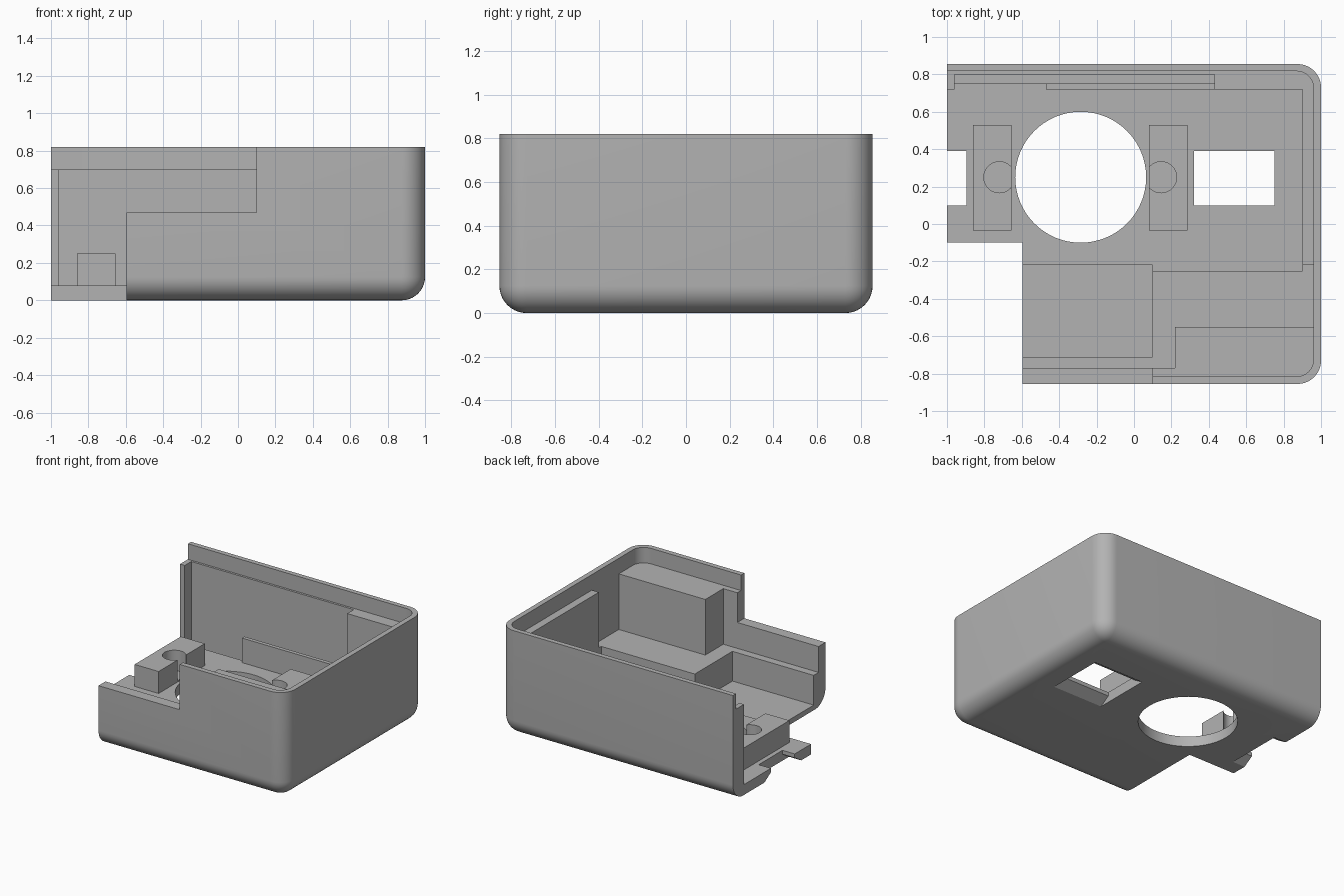
import bpy, bmesh, math
from mathutils import Matrix, Vector

cube = bpy.data.objects.get("Cube")
if cube:
    bpy.data.objects.remove(cube, do_unlink=True)

GREY = (0.45, 0.45, 0.45, 1)
mat = bpy.data.materials.new("plain grey plastic")
mat.use_nodes = True
mat.diffuse_color = GREY
mat.node_tree.nodes["Principled BSDF"].inputs["Base Color"].default_value = GREY


def make_object(name, bm):
    bmesh.ops.recalc_face_normals(bm, faces=bm.faces)
    mesh = bpy.data.meshes.new(name)
    bm.to_mesh(mesh)
    bm.free()
    mesh.materials.append(mat)
    ob = bpy.data.objects.new(name, mesh)
    bpy.context.collection.objects.link(ob)
    return ob


def box(name, x, y, z, radius=0, rounded=None):
    """Box between the (min, max) pairs, rounding edges picked by a rule."""
    bm = bmesh.new()
    bmesh.ops.create_cube(bm, size=1)
    for v in bm.verts:
        v.co = [a[0] + (c + 0.5) * (a[1] - a[0]) for a, c in zip((x, y, z), v.co)]
    if rounded:
        edges = [e for e in bm.edges if rounded(*e.verts)]
        bmesh.ops.bevel(bm, geom=edges, offset=radius, segments=10,
                        profile=0.5, affect='EDGES')
    return make_object(name, bm)


def cylinder(name, x, y, z, radius):
    bm = bmesh.new()
    centre = Matrix.Translation((x, y, (z[0] + z[1]) / 2))
    bmesh.ops.create_cone(bm, cap_ends=True, segments=64, radius1=radius,
                          radius2=radius, depth=z[1] - z[0], matrix=centre)
    return make_object(name, bm)


def prism_x(name, x, profile):
    """Extrude a (y, z) profile along x."""
    bm = bmesh.new()
    face = bm.faces.new([bm.verts.new((x[0], y, z)) for y, z in profile])
    grown = bmesh.ops.extrude_face_region(bm, geom=[face])["geom"]
    bmesh.ops.translate(bm, vec=(x[1] - x[0], 0, 0),
                        verts=[g for g in grown if isinstance(g, bmesh.types.BMVert)])
    return make_object(name, bm)


def cut(target, cutter):
    mod = target.modifiers.new("cut", 'BOOLEAN')
    mod.operation = 'DIFFERENCE'
    mod.solver = 'EXACT'
    mod.object = cutter
    bpy.context.view_layer.objects.active = target
    bpy.ops.object.modifier_apply(modifier=mod.name)
    bpy.data.objects.remove(cutter, do_unlink=True)


def end_upright(a, b):
    return min(a.co.x, b.co.x) > 0.9 and abs(a.co.z - b.co.z) > 0.1


def upright_or_bottom(a, b):
    bottom = max(a.co.z, b.co.z) < 0.01 and max(a.co.x, b.co.x) > 0
    return bottom or end_upright(a, b)


# Outer shell: rounded underneath and at the closed end, sliced off at x = -1
OUT, TOP = -1.3, 1.0
housing = box("housing", (OUT, 1), (-0.855, 0.855), (0, 0.82), 0.125, upright_or_bottom)
cut(housing, box("end_cut", (-2, -1), (-2, 2), (-1, 2)))

# Thin rim around the top
cut(housing, box("rim_cut", (OUT, 0.96), (-0.815, 0.817), (0.70, TOP), 0.09, end_upright))

pockets = [
    ((OUT, 0.90), (-0.25, 0.72), (0.08, TOP)),       # main chamber
    ((-0.96, 0.43), (0.75, 0.80), (0.05, TOP)),      # board slot
    ((-0.96, -0.47), (0.70, 0.77), (0.08, TOP)),     # open side of slot
    ((-0.60, 0.43), (0.70, 0.77), (0.27, TOP)),      # above slot rib
    ((-0.10, 0.96), (-0.55, -0.22), (0.27, TOP)),    # above low platform
    ((OUT, 0.22), (-0.77, -0.22), (0.27, TOP)),      # above front ledge
    ((OUT, 0.10), (-0.71, -0.22), (0.04, TOP)),      # sunken front floor
    ((OUT, 0.10), (-1.00, -0.75), (0.47, TOP)),      # lowered front wall
    ((OUT, -0.595), (-1.00, -0.10), (-0.2, TOP)),    # missing corner
]
for x, y, z in pockets:
    cut(housing, box("pocket", x, y, z))

# Floor openings: round hole, and latch holes flared underneath
CX, CY = -0.285, 0.25
cut(housing, cylinder("round_hole", CX, CY, (-0.2, 0.2), 0.35))
flared = [(0.10, 0.2), (0.10, 0.05), (0.02, 0), (0.02, -0.2),
          (0.47, -0.2), (0.47, 0), (0.39, 0.05), (0.39, 0.2)]
for x in ((0.32, 0.75), (OUT, -0.895)):
    cut(housing, prism_x("latch_hole", x, flared))

# Mounting blocks beside the round hole, each with a blind screw hole
blocks = []
for side, x, hole_x in (("right", (-0.86, -0.655), -0.72), ("left", (0.08, 0.285), 0.145)):
    block = box(side + "_mounting_block", x, (-0.035, 0.53), (0.06, 0.25))
    cut(block, cylinder("screw_hole", hole_x, CY, (0.09, 0.4), 0.083))
    blocks.append(block)

# Smooth the rounded parts, keep the rest crisp
for ob in [housing] + blocks:
    bpy.ops.object.select_all(action='DESELECT')
    ob.select_set(True)
    bpy.context.view_layer.objects.active = ob
    bpy.ops.object.shade_smooth_by_angle(angle=math.radians(30))
